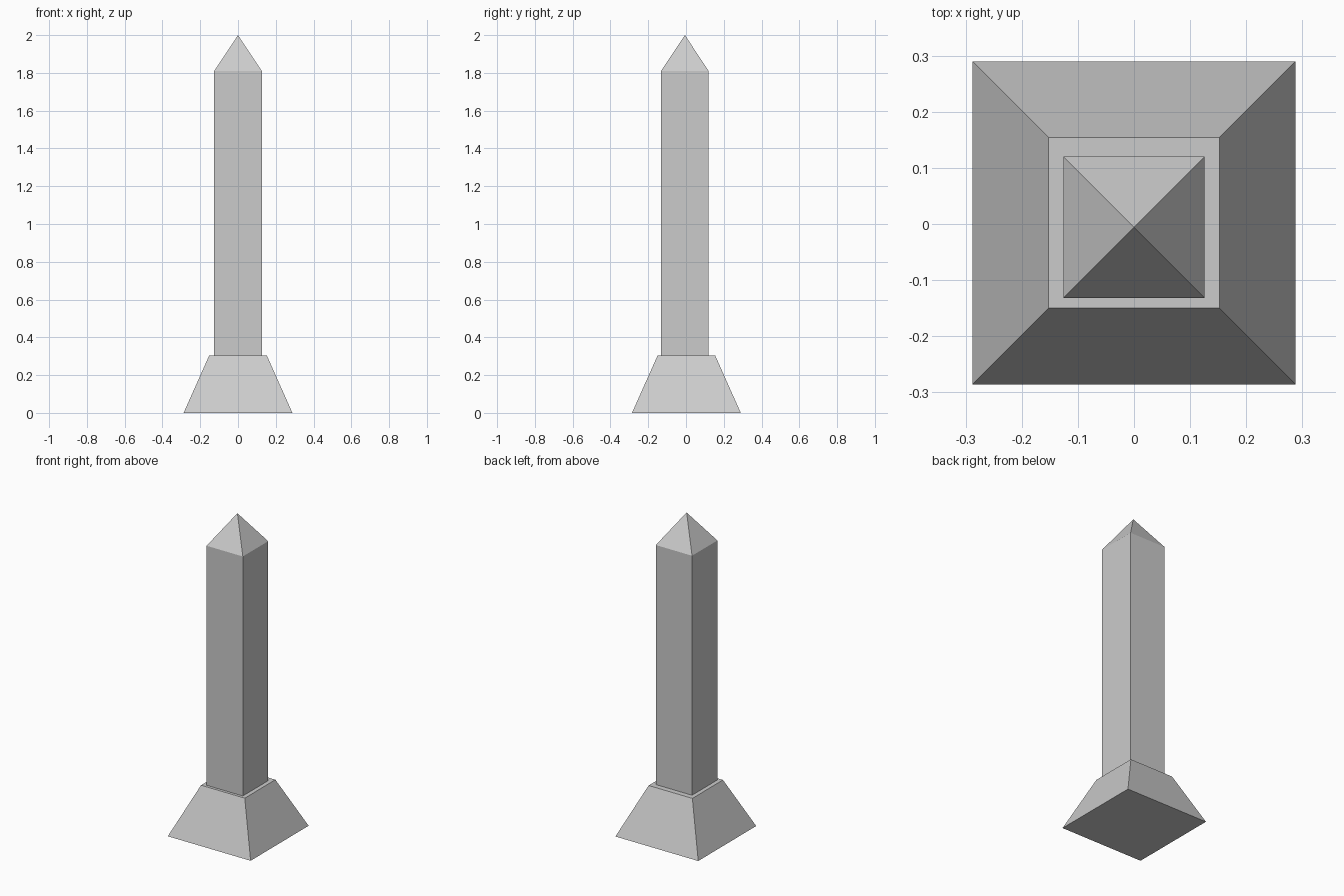
import bpy
import bmesh

if "Cube" in bpy.data.objects:
    bpy.data.objects.remove(bpy.data.objects["Cube"])


def square_stack(name, levels, cy=0.0):
    """Loft square sections given as (z, half width); half width 0 makes a point."""
    bm = bmesh.new()
    rings = []
    for z, h in levels:
        if h == 0:
            rings.append([bm.verts.new((0, cy, z))] * 4)
        else:
            rings.append([bm.verts.new((sx * h, cy + sy * h, z))
                          for sx, sy in ((-1, -1), (1, -1), (1, 1), (-1, 1))])
    for a, b in zip(rings, rings[1:]):
        for i in range(4):
            j = (i + 1) % 4
            corners = (a[i], a[j], b[j], b[i])
            bm.faces.new(list(dict.fromkeys(corners)))
    # Close the flat ends
    bm.faces.new(rings[0][::-1])
    if levels[-1][1] > 0:
        bm.faces.new(rings[-1])
    bmesh.ops.recalc_face_normals(bm, faces=bm.faces)
    mesh = bpy.data.meshes.new(name)
    bm.to_mesh(mesh)
    bm.free()
    obj = bpy.data.objects.new(name, mesh)
    bpy.context.collection.objects.link(obj)
    return obj


# Tapered pedestal
square_stack("base", [(0, 0.288), (0.305, 0.152)], cy=0.002)

# Straight shaft with its pyramid tip, set very slightly forward
square_stack("obelisk_shaft", [(0.305, 0.126), (1.81, 0.126), (2.0, 0)], cy=-0.006)
